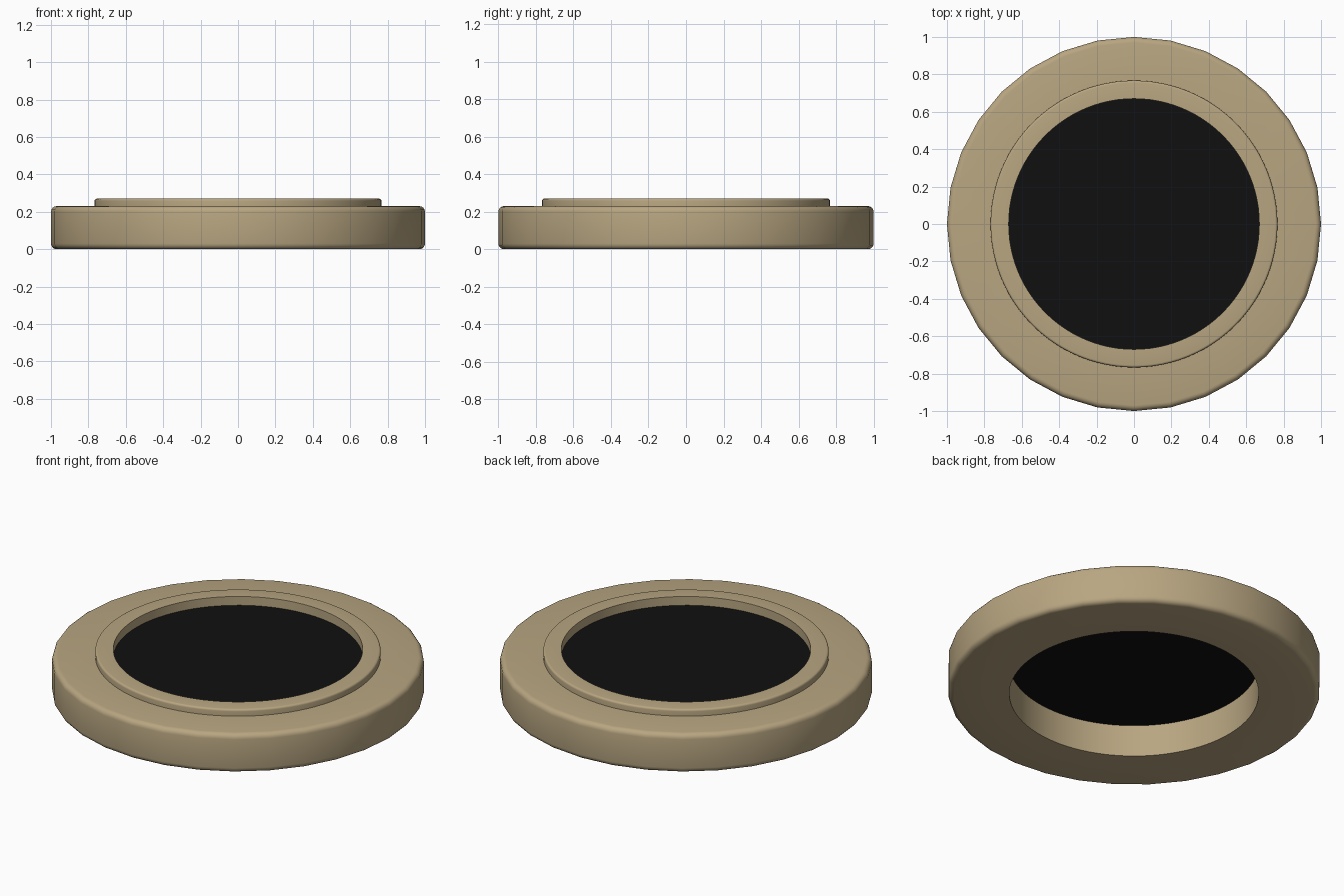
import bpy, bmesh, math

if "Cube" in bpy.data.objects:
    bpy.data.objects.remove(bpy.data.objects["Cube"])


def material(name, rgb):
    m = bpy.data.materials.new(name)
    m.diffuse_color = (*rgb, 1)
    m.use_nodes = True
    m.node_tree.nodes["Principled BSDF"].inputs["Base Color"].default_value = m.diffuse_color
    return m


def corner(r, z, radius, start, steps=4):
    """Quarter-round points about a centre, sweeping 90 degrees from start."""
    return [(r + radius * math.cos(math.radians(start + 90 * i / steps)),
             z + radius * math.sin(math.radians(start + 90 * i / steps)))
            for i in range(steps + 1)]


def lathe(name, profile, sides, mat):
    """Revolve a closed (radius, height) profile around z."""
    bm = bmesh.new()
    rings = []
    for i in range(sides):
        a = 2 * math.pi * i / sides
        rings.append([bm.verts.new((r * math.cos(a), r * math.sin(a), z))
                      for r, z in profile])
    n = len(profile)
    for i in range(sides):
        p, q = rings[i], rings[(i + 1) % sides]
        for j in range(n):
            k = (j + 1) % n
            bm.faces.new((p[j], q[j], q[k], p[k]))
    bmesh.ops.recalc_face_normals(bm, faces=bm.faces)
    me = bpy.data.meshes.new(name)
    bm.to_mesh(me)
    bm.free()
    me.materials.append(mat)
    ob = bpy.data.objects.new(name, me)
    bpy.context.collection.objects.link(ob)
    smooth(ob)
    return ob


def smooth(ob):
    bpy.ops.object.select_all(action='DESELECT')
    ob.select_set(True)
    bpy.context.view_layer.objects.active = ob
    bpy.ops.object.shade_smooth_by_angle(angle=math.radians(30))


tan = material("tan", (0.48, 0.38, 0.22))
black = material("black", (0.005, 0.005, 0.005))

# Outer ring with rounded rim
B = 0.03
lathe("outer_ring",
      [(0.72, 0)] + corner(1 - B, B, B, -90) + corner(1 - B, 0.23 - B, B, 0) + [(0.72, 0.23)],
      32, tan)

# Inner ring with raised lip
b = 0.012
lathe("inner_lip",
      [(0.67, 0), (0.72, 0), (0.72, 0.22), (0.767, 0.22)]
      + corner(0.767 - b, 0.27 - b, b, 0) + [(0.67, 0.27)],
      96, tan)

# Dark disc set just below the lip
bpy.ops.mesh.primitive_cylinder_add(vertices=96, radius=0.675, depth=0.03, location=(0, 0, 0.203))
disc = bpy.context.object
disc.name = "dark_disc"
disc.data.materials.append(black)
smooth(disc)
